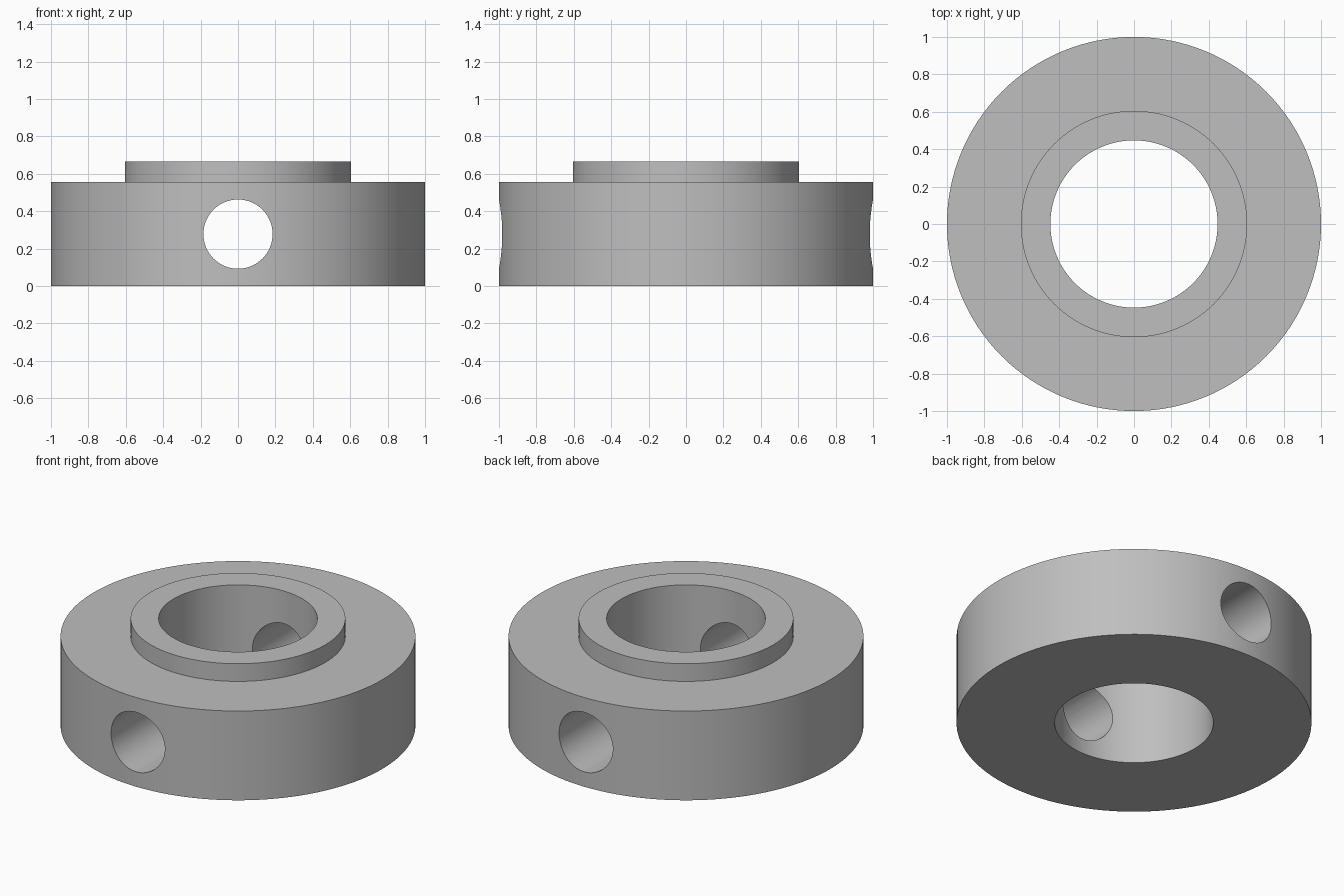
import bpy
import bmesh
import math
from mathutils import Matrix

cube = bpy.data.objects.get("Cube")
if cube:
    bpy.data.objects.remove(cube, do_unlink=True)

SEGMENTS = 128
OUTER_R, HUB_R, BORE_R, PIN_R = 1.0, 0.605, 0.447, 0.185
BODY_H, TOTAL_H = 0.555, 0.665

steel = bpy.data.materials.new("steel_grey")
steel.use_nodes = True
grey = (0.52, 0.52, 0.52, 1)
steel.diffuse_color = grey
steel.node_tree.nodes["Principled BSDF"].inputs["Base Color"].default_value = grey


def add_object(name, bm):
    bmesh.ops.recalc_face_normals(bm, faces=bm.faces)
    mesh = bpy.data.meshes.new(name)
    bm.to_mesh(mesh)
    bm.free()
    mesh.materials.append(steel)
    obj = bpy.data.objects.new(name, mesh)
    bpy.context.collection.objects.link(obj)
    return obj


# Collar: stepped ring profile turned around the z axis
profile = [(BORE_R, 0), (OUTER_R, 0), (OUTER_R, BODY_H),
           (HUB_R, BODY_H), (HUB_R, TOTAL_H), (BORE_R, TOTAL_H)]
bm = bmesh.new()
verts = [bm.verts.new((r, 0, z)) for r, z in profile]
edges = [bm.edges.new((a, b)) for a, b in zip(verts, verts[1:] + verts[:1])]
bmesh.ops.spin(bm, geom=verts + edges, cent=(0, 0, 0), axis=(0, 0, 1),
               angle=math.tau, steps=SEGMENTS, use_merge=True)
bmesh.ops.remove_doubles(bm, verts=bm.verts, dist=0.0001)
collar = add_object("shaft_collar", bm)

# Cross hole: drilled front to back through both walls
bm = bmesh.new()
bmesh.ops.create_cone(bm, cap_ends=True, segments=64, radius1=PIN_R,
                      radius2=PIN_R, depth=3,
                      matrix=Matrix.Translation((0, 0, BODY_H / 2))
                      @ Matrix.Rotation(math.pi / 2, 4, "X"))
drill = add_object("pin_hole_cutter", bm)

cut = collar.modifiers.new("pin_hole", "BOOLEAN")
cut.operation = "DIFFERENCE"
cut.solver = "EXACT"
cut.object = drill

bpy.ops.object.select_all(action="DESELECT")
collar.select_set(True)
bpy.context.view_layer.objects.active = collar
bpy.ops.object.modifier_apply(modifier=cut.name)
bpy.data.objects.remove(drill, do_unlink=True)
bpy.ops.object.shade_smooth_by_angle(angle=math.radians(30))
